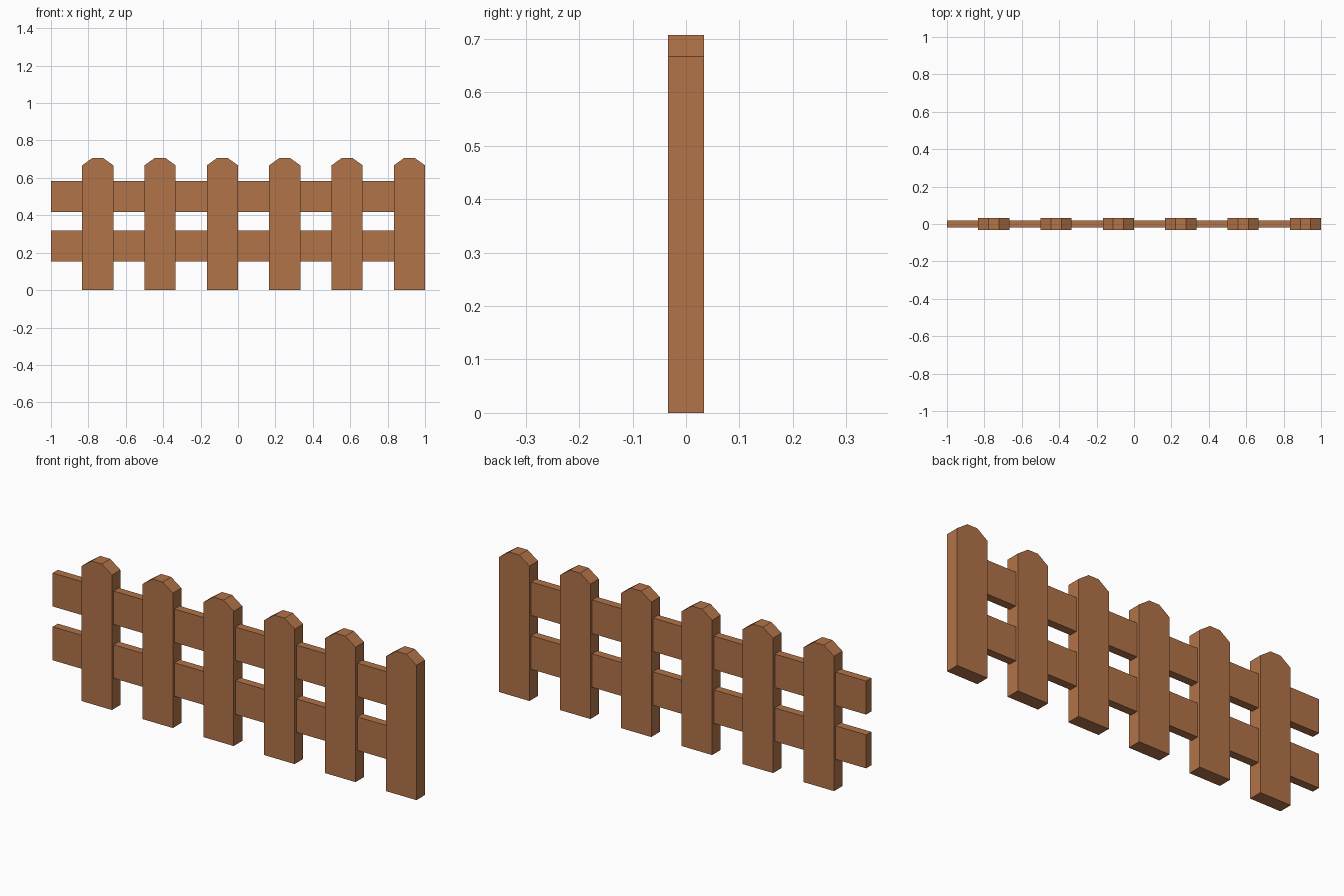
import bpy, bmesh

if "Cube" in bpy.data.objects:
    bpy.data.objects.remove(bpy.data.objects["Cube"])

wood = bpy.data.materials.new("warm brown wood")
wood.diffuse_color = (0.445, 0.172, 0.065, 1)
wood.use_nodes = True
wood.node_tree.nodes["Principled BSDF"].inputs["Base Color"].default_value = wood.diffuse_color


def extruded(name, profile, depth):
    """Solid from an (x, z) outline, centred on y = 0."""
    bm = bmesh.new()
    face = bm.faces.new([bm.verts.new((x, -depth / 2, z)) for x, z in profile])
    ext = bmesh.ops.extrude_face_region(bm, geom=[face])
    moved = [v for v in ext["geom"] if isinstance(v, bmesh.types.BMVert)]
    bmesh.ops.translate(bm, verts=moved, vec=(0, depth, 0))
    bmesh.ops.recalc_face_normals(bm, faces=bm.faces)
    mesh = bpy.data.meshes.new(name)
    bm.to_mesh(mesh)
    bm.free()
    mesh.materials.append(wood)
    obj = bpy.data.objects.new(name, mesh)
    bpy.context.collection.objects.link(obj)
    return obj


# Six pickets with clipped tops
half, flat = 1 / 12, 1 / 36
outline = [(-half, 0), (half, 0), (half, 0.667), (flat, 0.707),
           (-flat, 0.707), (-half, 0.667)]
for i in range(6):
    picket = extruded(f"picket_{i + 1}", outline, 0.0667)
    picket.location.x = -0.75 + i / 3

# Two rails, sticking out on the left and ending inside the last picket
for name, z in (("lower_rail", 0.152), ("upper_rail", 0.418)):
    top = z + 0.1655
    extruded(name, [(-1, z), (0.85, z), (0.85, top), (-1, top)], 0.04)
